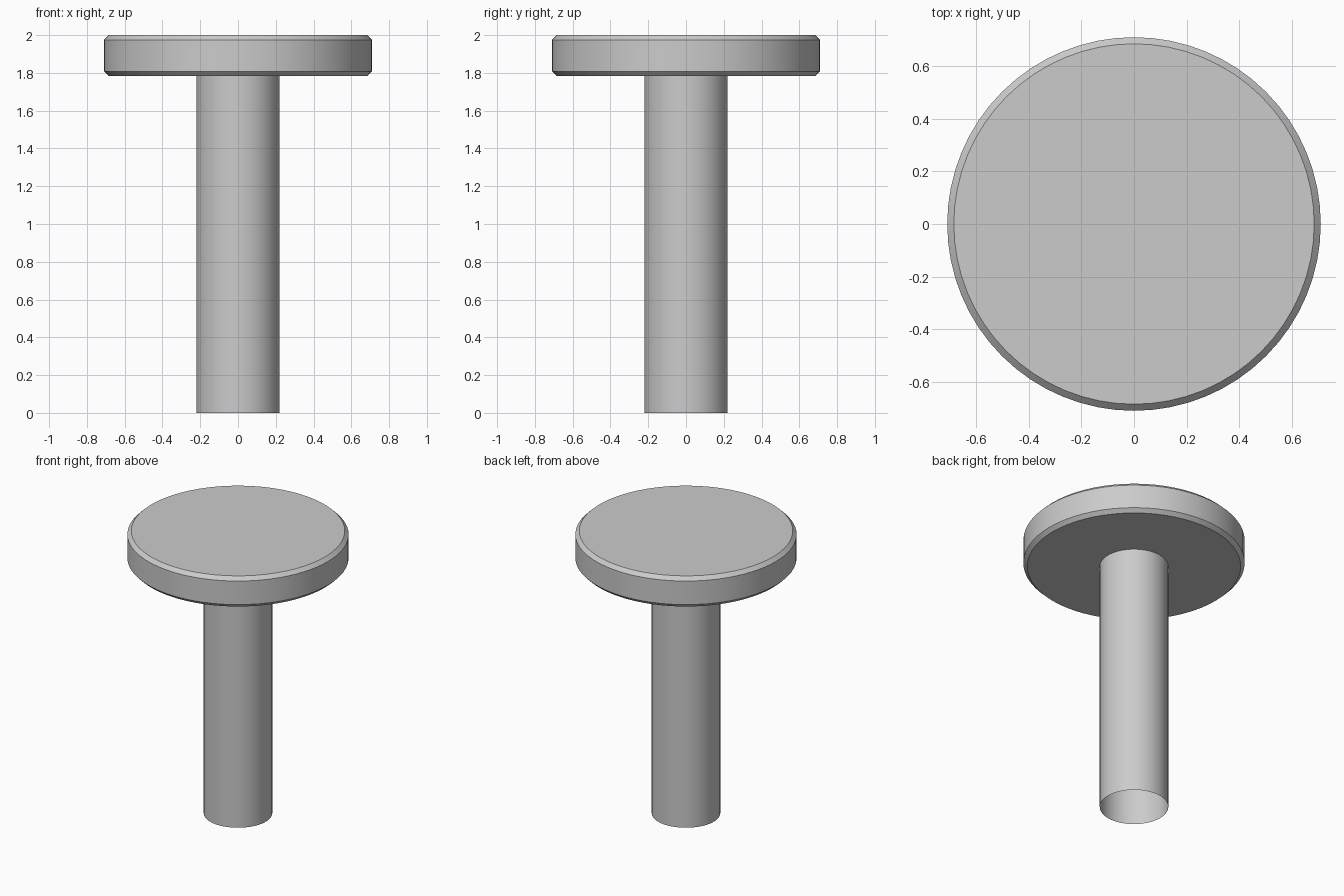
import bpy, bmesh
from math import cos, sin, tau, radians

if "Cube" in bpy.data.objects:
    bpy.data.objects.remove(bpy.data.objects["Cube"])

SIDES = 64


def lathe(name, profile, cap_ends):
    """Revolve (radius, z) points, listed bottom to top, around z."""
    bm = bmesh.new()
    rings = [[bm.verts.new((r * cos(tau * i / SIDES), r * sin(tau * i / SIDES), z))
              for i in range(SIDES)] for r, z in profile]
    for low, high in zip(rings, rings[1:]):
        for i in range(SIDES):
            j = (i + 1) % SIDES
            bm.faces.new((low[i], low[j], high[j], high[i]))
    if cap_ends:
        bm.faces.new(rings[0][::-1])
        bm.faces.new(rings[-1])
    mesh = bpy.data.meshes.new(name)
    bm.to_mesh(mesh)
    bm.free()
    obj = bpy.data.objects.new(name, mesh)
    bpy.context.collection.objects.link(obj)
    bpy.ops.object.select_all(action='DESELECT')
    obj.select_set(True)
    bpy.context.view_layer.objects.active = obj
    bpy.ops.object.shade_smooth_by_angle(angle=radians(30))
    return obj


# Flat round head with chamfered rims
R, BOTTOM, TOP, C = 0.71, 1.783, 2.0, 0.025
lathe("head", [(R - C, BOTTOM), (R, BOTTOM + C), (R, TOP - C), (R - C, TOP)], True)

# Straight shank, open at the bottom
lathe("shank", [(0.22, 0.0), (0.22, BOTTOM)], False)
